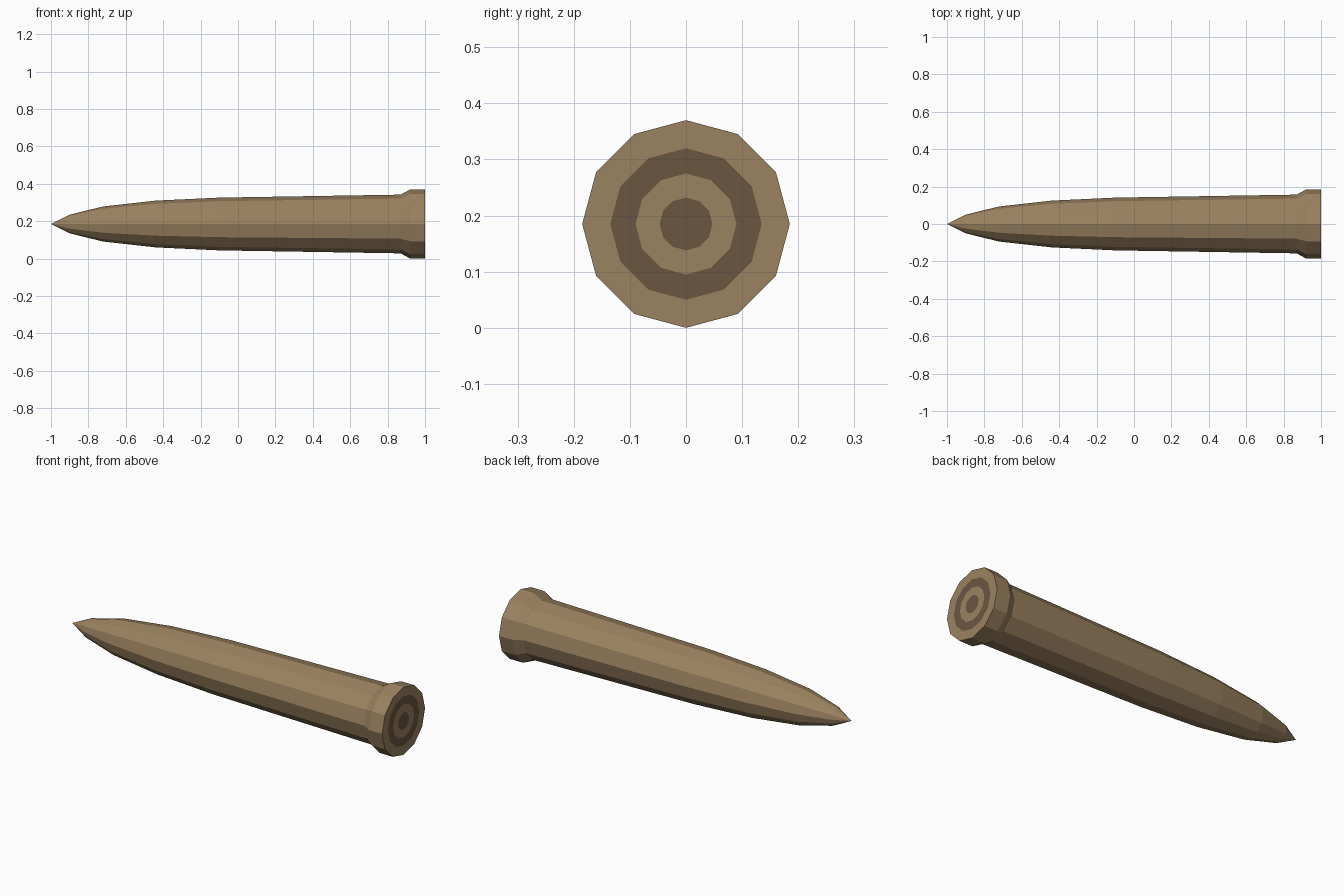
import bpy, bmesh
from math import sin, cos, tau

if "Cube" in bpy.data.objects:
    bpy.data.objects.remove(bpy.data.objects["Cube"], do_unlink=True)

SIDES = 12
AXIS_Z = 0.185


def material(name, rgb):
    mat = bpy.data.materials.new(name)
    mat.use_nodes = True
    mat.diffuse_color = (*rgb, 1)
    mat.node_tree.nodes["Principled BSDF"].inputs["Base Color"].default_value = (*rgb, 1)
    return mat


tan = material("tan wood", (0.328, 0.223, 0.117))
brown = material("dark brown wood", (0.150, 0.093, 0.053))

# Profile along x: pointed tip, tapered shaft, flared collar, flat end rings
tip_x, end_x = -1.0, 1.0
profile = [(-0.90, 0.05), (-0.72, 0.094), (-0.44, 0.125), (-0.10, 0.141),
           (0.87, 0.157), (0.92, 0.185), (end_x, 0.185),
           (end_x, 0.135), (end_x, 0.09), (end_x, 0.047)]

bm = bmesh.new()
rings = [[bm.verts.new((x, r * sin(tau * i / SIDES), r * cos(tau * i / SIDES)))
          for i in range(SIDES)] for x, r in profile]
tip = bm.verts.new((tip_x, 0, 0))

for i in range(SIDES):
    j = (i + 1) % SIDES
    bm.faces.new((tip, rings[0][j], rings[0][i]))
    for a, b in zip(rings, rings[1:]):
        bm.faces.new((a[i], a[j], b[j], b[i]))
bm.faces.new(rings[-1])
bmesh.ops.recalc_face_normals(bm, faces=bm.faces)

# Dark rings on the flat end: the core and the third band
for face in bm.faces:
    if face.normal.x > 0.99:
        radius = max(v.co.yz.length for v in face.verts)
        face.material_index = int(radius < 0.06 or 0.1 < radius < 0.15)

mesh = bpy.data.meshes.new("wooden_stake")
bm.to_mesh(mesh)
bm.free()
mesh.materials.append(tan)
mesh.materials.append(brown)
stake = bpy.data.objects.new("wooden_stake", mesh)
stake.location.z = AXIS_Z
bpy.context.collection.objects.link(stake)
